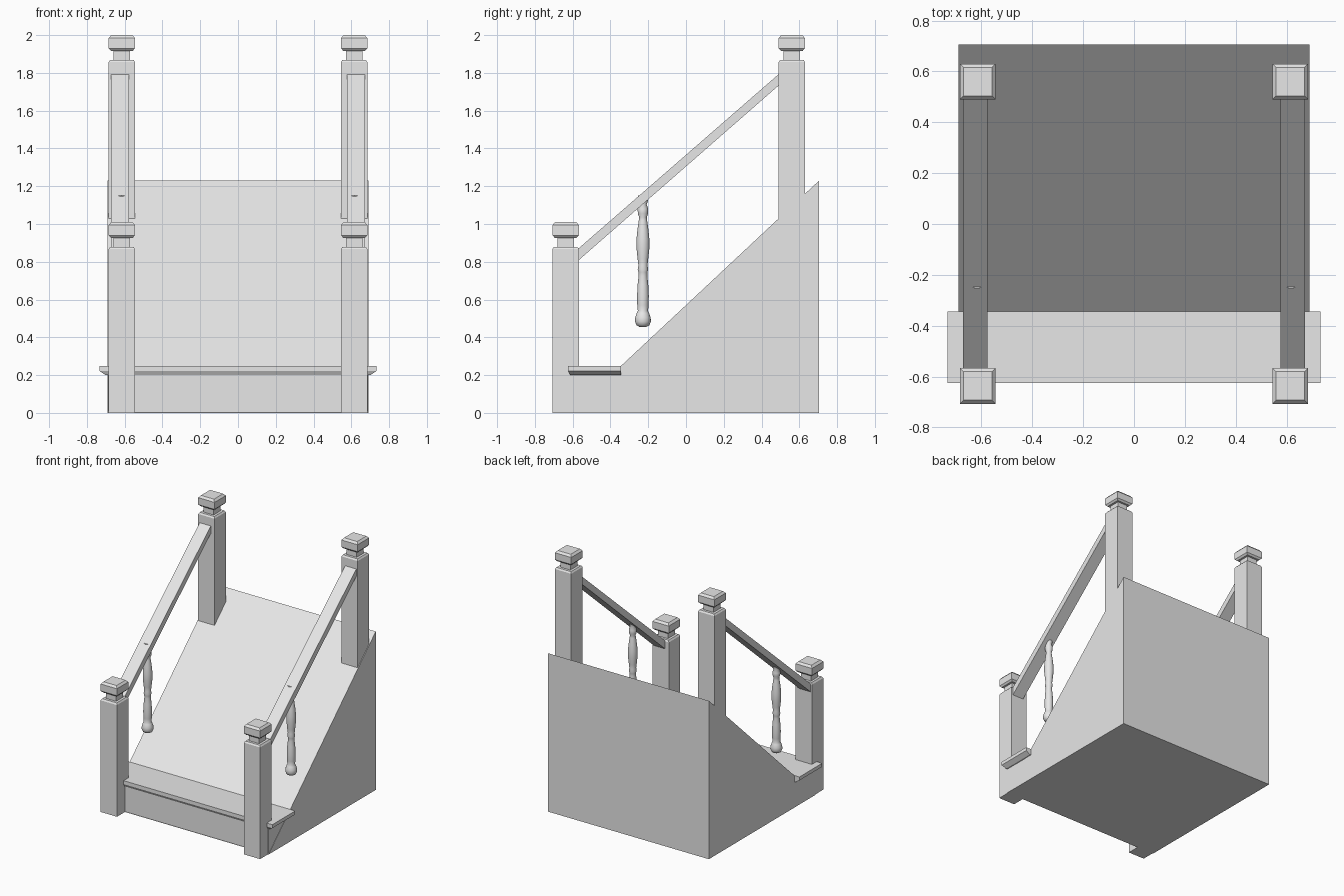
import bpy, bmesh, math

if "Cube" in bpy.data.objects:
    bpy.data.objects.remove(bpy.data.objects["Cube"])

GREY = bpy.data.materials.new("plain grey")
GREY.diffuse_color = (0.8, 0.8, 0.8, 1)
GREY.use_nodes = True
GREY.node_tree.nodes["Principled BSDF"].inputs["Base Color"].default_value = GREY.diffuse_color


def finish(name, bm, smooth=False):
    bmesh.ops.recalc_face_normals(bm, faces=bm.faces[:])
    me = bpy.data.meshes.new(name)
    bm.to_mesh(me)
    bm.free()
    me.materials.append(GREY)
    ob = bpy.data.objects.new(name, me)
    bpy.context.collection.objects.link(ob)
    if smooth:
        bpy.ops.object.select_all(action='DESELECT')
        ob.select_set(True)
        bpy.context.view_layer.objects.active = ob
        bpy.ops.object.shade_smooth_by_angle(angle=math.radians(50))
    return ob


def extrude_yz(name, profile, x0, x1):
    """Side profile of (y, z) points swept along x."""
    bm = bmesh.new()
    face = bm.faces.new([bm.verts.new((x0, y, z)) for y, z in profile])
    new = bmesh.ops.extrude_face_region(bm, geom=[face])["geom"]
    verts = [g for g in new if isinstance(g, bmesh.types.BMVert)]
    bmesh.ops.translate(bm, verts=verts, vec=(x1 - x0, 0, 0))
    return finish(name, bm)


def loft(name, rings, smooth=False):
    """Closed skin through a list of horizontal point rings."""
    bm = bmesh.new()
    loops = [[bm.verts.new(p) for p in r] for r in rings]
    n = len(loops[0])
    for a, b in zip(loops, loops[1:]):
        for i in range(n):
            j = (i + 1) % n
            bm.faces.new((a[i], a[j], b[j], b[i]))
    bm.faces.new(loops[0])
    bm.faces.new(loops[-1])
    return finish(name, bm, smooth)


def rect(x0, x1, y0, y1, z):
    return [(x0, y0, z), (x1, y0, z), (x1, y1, z), (x0, y1, z)]


def newel(name, x, y, bottom, top):
    """Square post with a necked, chamfered cap."""
    steps = [(0.070, bottom), (0.070, top - 0.143), (0.062, top - 0.131),
             (0.043, top - 0.131), (0.043, top - 0.083), (0.058, top - 0.083),
             (0.070, top - 0.070), (0.070, top - 0.016), (0.056, top)]
    loft(name, [rect(x - h, x + h, y - h, y + h, z) for h, z in steps])


def baluster(name, x, y):
    """Turned spindle."""
    prof = [(0.020, 0.456), (0.034, 0.464), (0.042, 0.483), (0.041, 0.505),
            (0.033, 0.528), (0.027, 0.540), (0.030, 0.570), (0.031, 0.620),
            (0.028, 0.680), (0.023, 0.725), (0.024, 0.745), (0.028, 0.760),
            (0.024, 0.780), (0.028, 0.815), (0.034, 0.870), (0.034, 0.920),
            (0.029, 0.970), (0.022, 1.020), (0.020, 1.035), (0.027, 1.055),
            (0.028, 1.080), (0.020, 1.105), (0.026, 1.120), (0.026, 1.150)]
    n = 20
    loft(name, [[(x + r * math.cos(2 * math.pi * i / n),
                  y + r * math.sin(2 * math.pi * i / n), z) for i in range(n)]
                for r, z in prof], smooth=True)


# Sloping ramp body
extrude_yz("ramp_body", [(-0.61, 0), (0.705, 0), (0.705, 1.23)], -0.69, 0.69)

# Bottom step: riser and overhanging tread with bevelled underside
extrude_yz("step_riser", [(-0.608, 0.001), (-0.345, 0.001),
                          (-0.345, 0.21), (-0.608, 0.21)], -0.688, 0.688)
loft("step_tread", [rect(-0.700, 0.700, -0.612, -0.345, 0.200),
                    rect(-0.733, 0.733, -0.625, -0.345, 0.222),
                    rect(-0.733, 0.733, -0.625, -0.345, 0.249)])

# Posts, handrails and spindles on both sides
for side, s in (("left", -1), ("right", 1)):
    newel(side + "_front_newel", s * 0.615, -0.637, 0, 1.01)
    newel(side + "_back_newel", s * 0.615, 0.56, 1.0, 2.0)
    extrude_yz(side + "_handrail",
               [(-0.572, 0.805), (0.495, 1.737), (0.495, 1.797), (-0.572, 0.868)],
               s * 0.577, s * 0.673)
    baluster(side + "_baluster", s * 0.617, -0.228)
